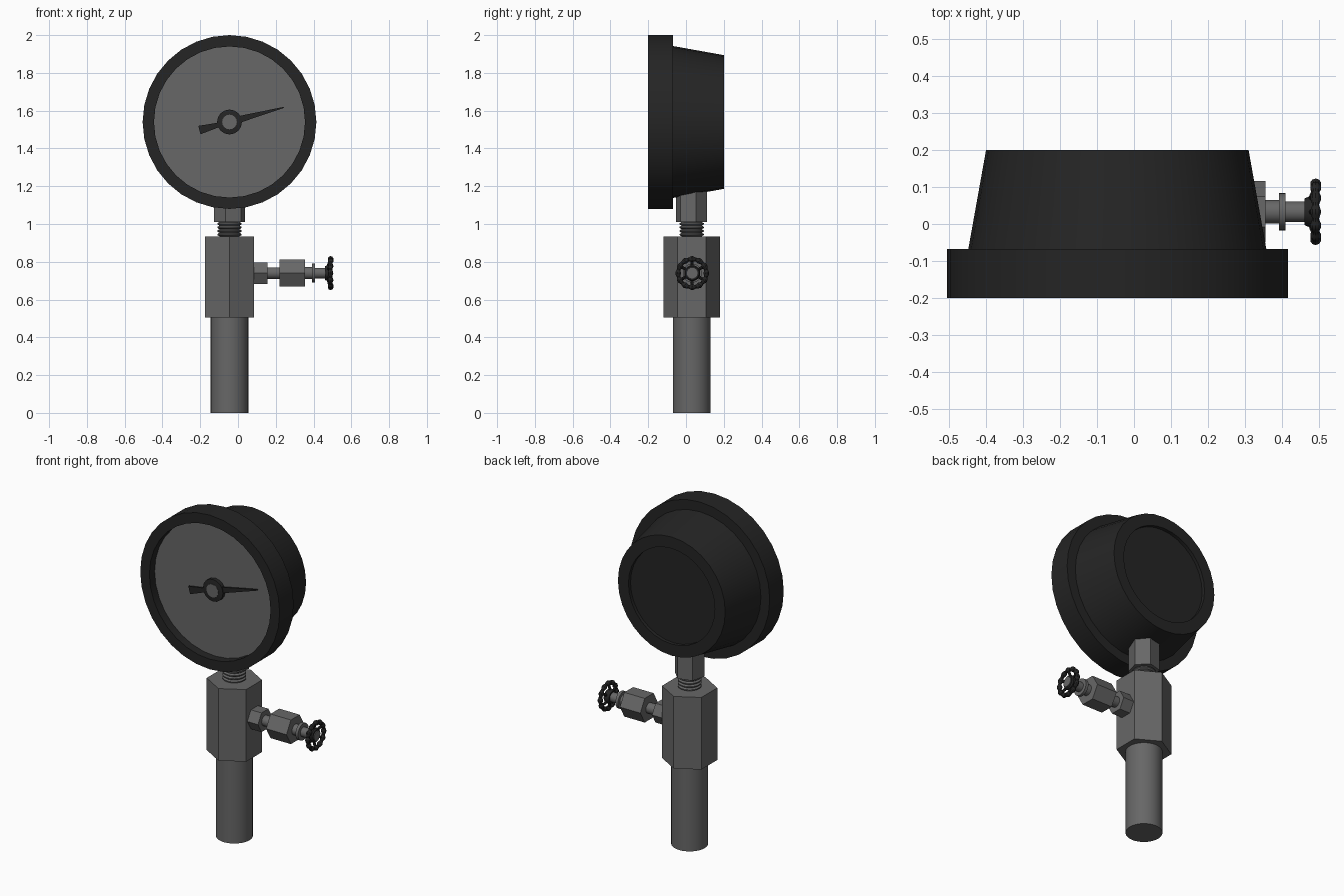
import bpy, bmesh, math
from mathutils import Vector

if "Cube" in bpy.data.objects:
    bpy.data.objects.remove(bpy.data.objects["Cube"])

CX, CY = -0.045, 0.03          # axis of the upright pipe
GZ, VZ = 1.54, 0.74            # heights of the gauge and the side valve


def material(name, v):
    m = bpy.data.materials.new(name)
    m.diffuse_color = (v, v, v, 1)
    m.use_nodes = True
    m.node_tree.nodes["Principled BSDF"].inputs["Base Color"].default_value = m.diffuse_color
    return m


STEEL = material("grey steel", 0.135)
BLACK = material("black plastic", 0.018)


def finish(bm, name, mat):
    bmesh.ops.remove_doubles(bm, verts=bm.verts, dist=1e-5)
    bmesh.ops.recalc_face_normals(bm, faces=bm.faces)
    me = bpy.data.meshes.new(name)
    bm.to_mesh(me)
    bm.free()
    ob = bpy.data.objects.new(name, me)
    bpy.context.collection.objects.link(ob)
    me.materials.append(mat)
    bpy.ops.object.select_all(action='DESELECT')
    ob.select_set(True)
    bpy.context.view_layer.objects.active = ob
    bpy.ops.object.shade_smooth_by_angle(angle=math.radians(32))
    return ob


def grid_faces(bm, rings, close):
    """Skin a list of vertex rings; close joins last ring to first."""
    n = len(rings[0])
    for i in range(len(rings) if close else len(rings) - 1):
        a, b = rings[i], rings[(i + 1) % len(rings)]
        for j in range(n):
            bm.faces.new((a[j], a[(j + 1) % n], b[(j + 1) % n], b[j]))


def lathe(name, profile, axis, origin, mat, n=32, turn=0.0):
    """Turn (radius, height) points around an axis; few sides give a nut."""
    bm = bmesh.new()
    rings = []
    for r, h in profile:
        ring = []
        for j in range(n):
            a = math.radians(turn) + math.tau * j / n
            c, s = r * math.cos(a), r * math.sin(a)
            p = {'X': (h, c, s), 'Y': (c, h, s), 'Z': (c, s, h)}[axis]
            ring.append(bm.verts.new(Vector(p) + Vector(origin)))
        rings.append(ring)
    grid_faces(bm, rings, False)
    return finish(bm, name, mat)


def rod(name, r, h0, h1, axis, origin, mat, n=32, turn=0.0):
    return lathe(name, [(0, h0), (r, h0), (r, h1), (0, h1)], axis, origin, mat, n, turn)


# Upright pipe, hexagonal block, thread and neck nut
stem = (CX, CY, 0)
rod("pipe", 0.10, 0, 0.51, 'Z', stem, STEEL)
rod("hex_body", 0.15, 0.505, 0.935, 'Z', stem, STEEL, 6, 90)
thread = [(0, 0.93)]
for i in range(4):
    z = 0.935 + i * 0.019
    thread += [(0.054, z), (0.064, z + 0.006), (0.064, z + 0.012), (0.054, z + 0.018)]
lathe("thread", thread + [(0, 1.015)], 'Z', stem, STEEL)
rod("neck_nut", 0.085, 1.01, 1.26, 'Z', stem, STEEL, 6, 15)

# Gauge case: raised front bezel, tapered back with a recessed rear panel
gauge = (CX, 0, GZ)
lathe("gauge_case", [(0, -0.14), (0.40, -0.14), (0.40, -0.2), (0.46, -0.2), (0.46, -0.068),
                     (0.402, -0.068), (0.354, 0.2), (0.285, 0.2), (0.285, 0.18), (0, 0.18)],
      'Y', gauge, BLACK)
rod("dial_face", 0.40, -0.15, -0.139, 'Y', gauge, STEEL)

# Needle: thin plate outline along its length, tilted up 15 degrees
bm = bmesh.new()
tilt = math.radians(15)
outline = [(0.297, 0.003), (0.05, 0.018), (-0.05, 0.011), (-0.165, 0.023)]
outline += [(u, -w) for u, w in reversed(outline)]
front = []
for u, w in outline:
    x = u * math.cos(tilt) - w * math.sin(tilt)
    z = u * math.sin(tilt) + w * math.cos(tilt)
    front.append(bm.verts.new((CX + x, -0.168, GZ + z)))
face = bm.faces.new(front)
ext = bmesh.ops.extrude_face_region(bm, geom=[face])
for v in ext["geom"]:
    if isinstance(v, bmesh.types.BMVert):
        v.co.y += 0.009
finish(bm, "needle", BLACK)

# Needle hub: dark ring around a grey pin
lathe("needle_hub", [(0.038, -0.15), (0.038, -0.176), (0.066, -0.172), (0.066, -0.15)],
      'Y', gauge, BLACK, 16)
rod("needle_pin", 0.039, -0.178, -0.149, 'Y', gauge, STEEL, 16)

# Side bleed valve
valve = (0, 0.033, VZ)
rod("valve_inlet_nut", 0.066, 0.06, 0.155, 'X', valve, STEEL, 6)
rod("valve_inlet_tube", 0.031, 0.15, 0.225, 'X', valve, STEEL)
rod("valve_hex_body", 0.083, 0.22, 0.355, 'X', valve, STEEL, 6)
rod("valve_neck", 0.032, 0.35, 0.392, 'X', valve, STEEL)
rod("valve_collar", 0.05, 0.391, 0.408, 'X', valve, STEEL)
rod("valve_spindle", 0.028, 0.40, 0.499, 'X', valve, STEEL)

# Handwheel: hub ring, knobbly rim and spokes
lathe("wheel_hub", [(0.027, 0.46), (0.036, 0.46), (0.042, 0.474), (0.042, 0.488),
                    (0.036, 0.495), (0.027, 0.495)], 'X', valve, BLACK, 24)
bm = bmesh.new()
rings = []
for i in range(96):
    a = math.tau * i / 96
    tube = 0.0125 + 0.0028 * math.cos(12 * a)
    ring = []
    for j in range(10):
        b = math.tau * j / 10
        r = 0.0745 + tube * math.cos(b)
        ring.append(bm.verts.new((0.49 + tube * math.sin(b), 0.033 + r * math.cos(a),
                                  VZ + r * math.sin(a))))
    rings.append(ring)
grid_faces(bm, rings, True)
finish(bm, "wheel_rim", BLACK)

bm = bmesh.new()
for i in range(6):
    a = math.tau * i / 6 + math.pi / 6
    d = Vector((0, math.cos(a), math.sin(a)))
    side = Vector((0, -math.sin(a), math.cos(a)))
    rings = []
    for r, x in ((0.034, 0.479), (0.052, 0.481), (0.073, 0.49)):
        c = Vector((x, 0.033, VZ)) + d * r
        rings.append([bm.verts.new(c + side * (0.008 * math.cos(t)) + Vector((0.008 * math.sin(t), 0, 0)))
                      for t in (math.tau * k / 8 for k in range(8))])
    grid_faces(bm, rings, False)
finish(bm, "wheel_spokes", BLACK)
